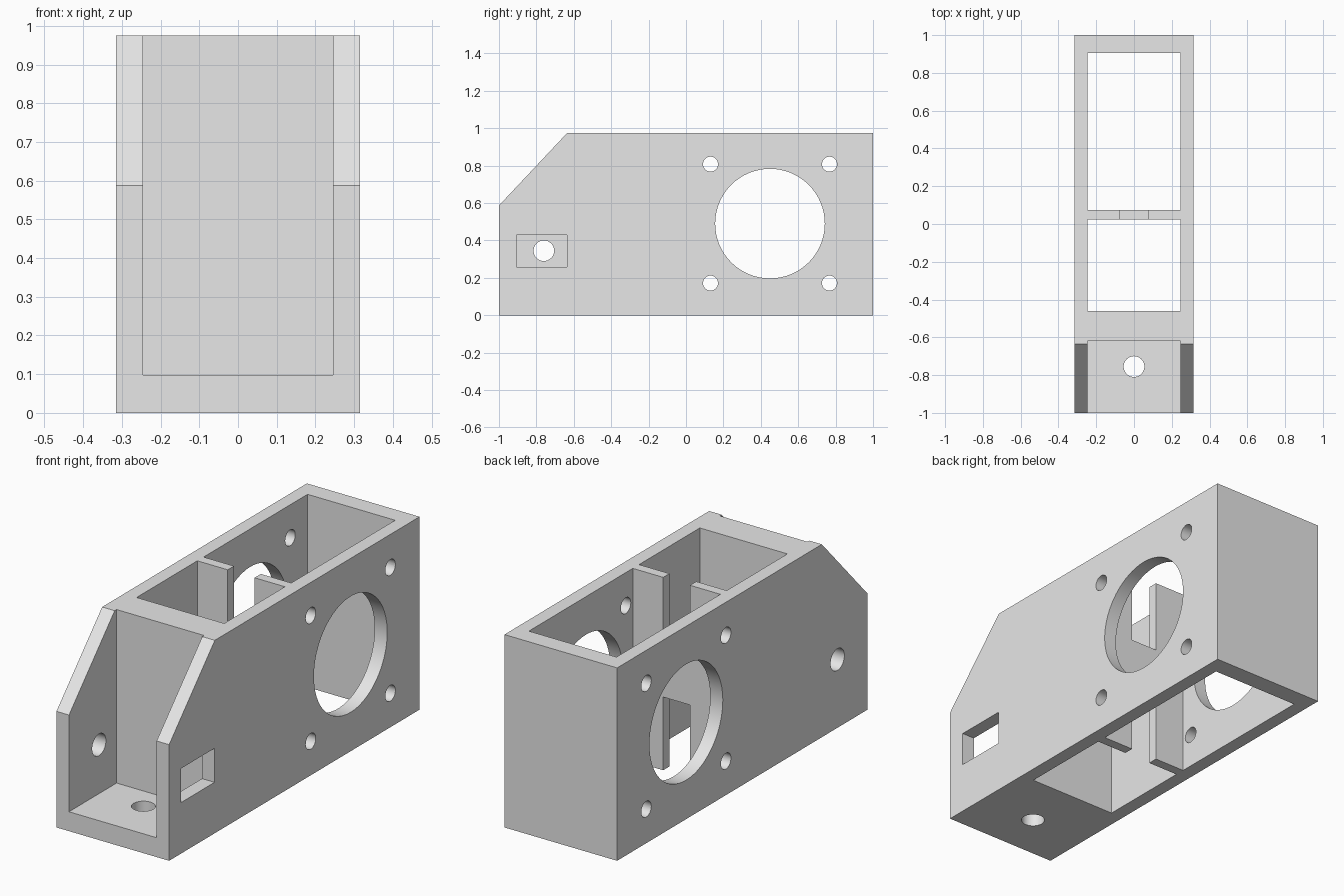
import bpy, bmesh
from math import pi
from mathutils import Matrix

cube = bpy.data.objects.get("Cube")
if cube:
    bpy.data.objects.remove(cube, do_unlink=True)

# Single plain grey material
grey = bpy.data.materials.new("plain_grey")
grey.use_nodes = True
colour = (0.8, 0.8, 0.8, 1)
grey.diffuse_color = colour
grey.node_tree.nodes["Principled BSDF"].inputs["Base Color"].default_value = colour

HALF_W, INNER, TOP = 0.315, 0.245, 0.975


def finish(bm, name):
    bmesh.ops.recalc_face_normals(bm, faces=bm.faces)
    mesh = bpy.data.meshes.new(name)
    bm.to_mesh(mesh)
    bm.free()
    obj = bpy.data.objects.new(name, mesh)
    bpy.context.collection.objects.link(obj)
    return obj


def box(name, x, y, z):
    bm = bmesh.new()
    bmesh.ops.create_cube(bm, size=1)
    for v in bm.verts:
        v.co = [lo + (c + 0.5) * (hi - lo) for c, (lo, hi) in zip(v.co, (x, y, z))]
    return finish(bm, name)


def rod(name, centre, radius, length, axis="X", sides=32):
    bm = bmesh.new()
    turn = Matrix.Rotation(pi / 2, 4, "Y") if axis == "X" else Matrix()
    bmesh.ops.create_cone(bm, cap_ends=True, segments=sides, radius1=radius,
                          radius2=radius, depth=length,
                          matrix=Matrix.Translation(centre) @ turn)
    return finish(bm, name)


# Housing: side profile with a sloped front corner, extruded across the width
bm = bmesh.new()
profile = [(-1, 0), (1, 0), (1, TOP), (-0.635, TOP), (-1, 0.587)]
face = bm.faces.new([bm.verts.new((-HALF_W, y, z)) for y, z in profile])
side = bmesh.ops.extrude_face_region(bm, geom=[face])["geom"]
bmesh.ops.translate(bm, vec=(2 * HALF_W, 0, 0),
                    verts=[g for g in side if isinstance(g, bmesh.types.BMVert)])
housing = finish(bm, "motor_housing")
housing.data.materials.append(grey)

inside, through, slot = (-INNER, INNER), (-0.2, 1.2), (-0.075, 0.075)
cutters = [
    # Open front bay and the two compartments either side of the divider
    box("front_bay", inside, (-1.2, -0.62), (0.098, 1.2)),
    box("middle_compartment", inside, (-0.46, 0.025), through),
    box("rear_compartment", inside, (0.075, 0.905), through),
    # Divider slots, leaving a bridge at mid height
    box("lower_slot", slot, (0, 0.1), (-0.2, 0.37)),
    box("upper_slot", slot, (0, 0.1), (0.605, 1.2)),
    # Front bay openings: window, wall hole, floor hole
    box("side_window", (0.2, 0.4), (-0.905, -0.637), (0.258, 0.43)),
    rod("wall_hole", (-0.28, -0.76, 0.345), 0.055, 0.2),
    rod("floor_hole", (0, -0.755, 0.05), 0.055, 0.3, "Z"),
    # Large opening through both walls
    rod("motor_opening", (0, 0.449, 0.49), 0.293, 1, sides=64),
]
# Four screw holes through both walls
cutters += [rod("screw_hole", (0, y, z), 0.04, 1)
            for y in (0.131, 0.767) for z in (0.172, 0.808)]

bpy.context.view_layer.objects.active = housing
for cutter in cutters:
    cutter.hide_render = True
    mod = housing.modifiers.new(cutter.name, "BOOLEAN")
    mod.operation, mod.solver, mod.object = "DIFFERENCE", "EXACT", cutter
    bpy.ops.object.modifier_apply(modifier=mod.name)
    bpy.data.objects.remove(cutter, do_unlink=True)

# Smooth hole walls, crisp edges elsewhere
bpy.ops.object.select_all(action="DESELECT")
housing.select_set(True)
bpy.ops.object.shade_smooth_by_angle(angle=pi / 6)
